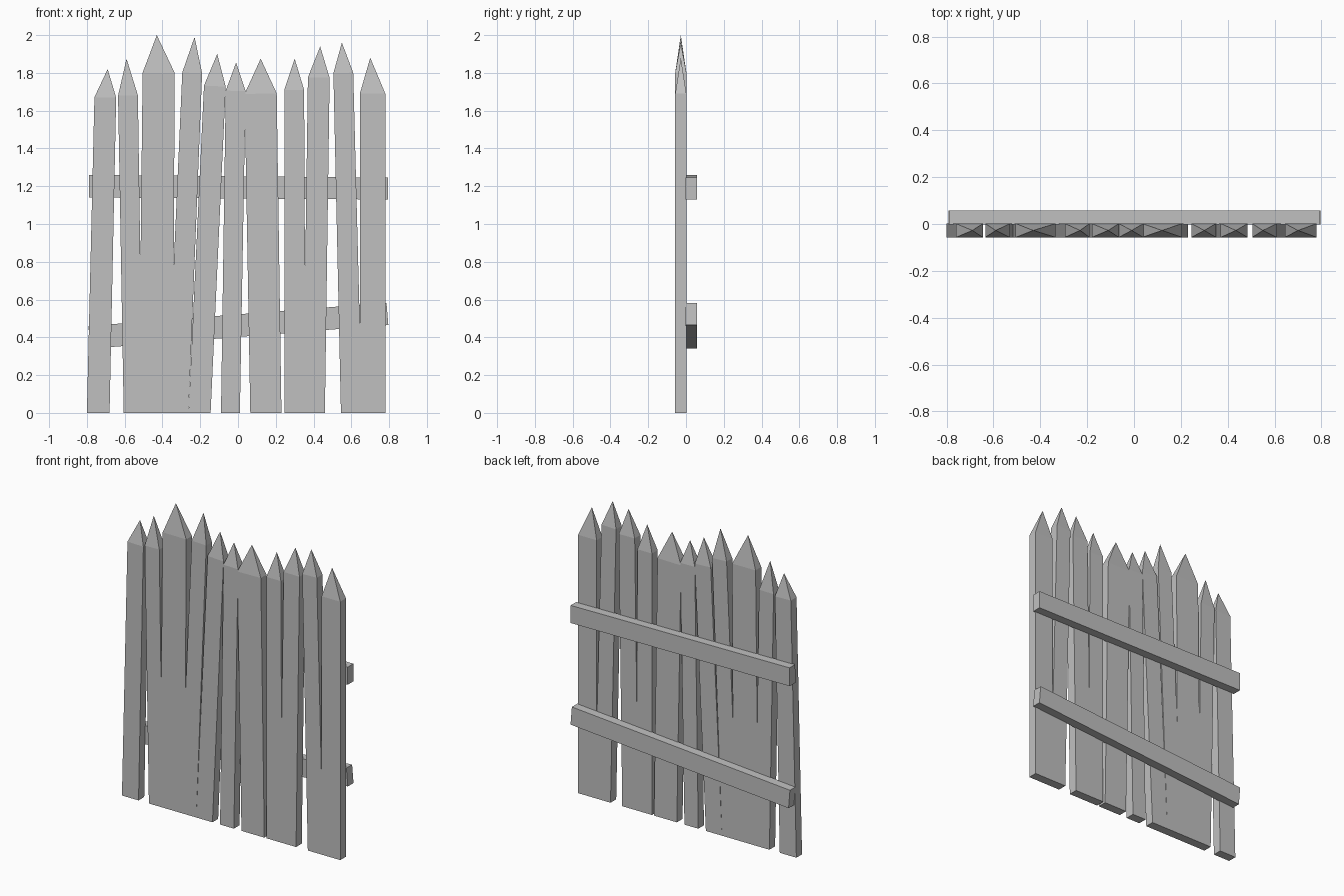
import bpy
import bmesh

cube = bpy.data.objects.get("Cube")
if cube:
    bpy.data.objects.remove(cube, do_unlink=True)

grey = bpy.data.materials.new("plain_grey")
grey.use_nodes = True
GREY = (0.53, 0.53, 0.53, 1)
grey.diffuse_color = GREY
grey.node_tree.nodes["Principled BSDF"].inputs["Base Color"].default_value = GREY

PICKET_Y = (-0.057, 0.002)
RAIL_Y = (-0.002, 0.057)


def extruded(name, outline, y_range, tip=None):
    """Four-corner board in the x-z plane, given thickness and an optional pyramid tip."""
    bm = bmesh.new()
    front, back = [[bm.verts.new((x, y, z)) for x, z in outline] for y in y_range]
    bm.faces.new(front)
    bm.faces.new(back[::-1])
    sides = []
    for i in range(4):
        j = (i + 1) % 4
        sides.append(bm.faces.new((front[i], back[i], back[j], front[j])))
    if tip:
        # Replace the top face with a pyramid
        apex = bm.verts.new((tip[0], sum(y_range) / 2, tip[1]))
        top = sides[2]
        loop = list(top.verts)
        bm.faces.remove(top)
        for i in range(4):
            bm.faces.new((loop[i], loop[(i + 1) % 4], apex))
    bmesh.ops.recalc_face_normals(bm, faces=bm.faces[:])
    mesh = bpy.data.meshes.new(name)
    bm.to_mesh(mesh)
    bm.free()
    mesh.materials.append(grey)
    obj = bpy.data.objects.new(name, mesh)
    bpy.context.collection.objects.link(obj)


# Pickets: foot left, foot right, shoulder left, shoulder right, shoulder z, tip x, tip z
pickets = [
    (-0.80, -0.68, -0.76, -0.645, 1.67, -0.69, 1.82),
    (-0.605, -0.505, -0.635, -0.53, 1.68, -0.59, 1.875),
    (-0.525, -0.345, -0.505, -0.335, 1.80, -0.43, 2.0),
    (-0.375, -0.262, -0.295, -0.19, 1.80, -0.23, 1.99),
    (-0.262, -0.145, -0.18, -0.065, 1.73, -0.11, 1.90),
    (-0.09, 0.01, -0.065, 0.04, 1.705, -0.01, 1.855),
    (0.065, 0.23, 0.035, 0.205, 1.69, 0.12, 1.875),
    (0.245, 0.358, 0.245, 0.35, 1.71, 0.30, 1.875),
    (0.345, 0.46, 0.37, 0.485, 1.775, 0.435, 1.94),
    (0.545, 0.657, 0.505, 0.61, 1.80, 0.55, 1.96),
    (0.645, 0.78, 0.645, 0.78, 1.69, 0.70, 1.88),
]
for n, (f0, f1, s0, s1, sz, tx, tz) in enumerate(pickets, 1):
    # Leaning boards have shoulders square to their length
    tilt = (s0 + s1 - f0 - f1) / 2 / sz * (s1 - s0) / 2
    outline = [(f0, 0), (f1, 0), (s1, sz - tilt), (s0, sz + tilt)]
    extruded(f"picket_{n}", outline, PICKET_Y, (tx, tz))

# Cross rails on the back
extruded("upper_rail", [(-0.79, 1.14), (0.795, 1.13), (0.795, 1.245), (-0.789, 1.26)], RAIL_Y)
extruded("lower_rail", [(-0.782, 0.34), (0.796, 0.465), (0.786, 0.583), (-0.792, 0.46)], RAIL_Y)
